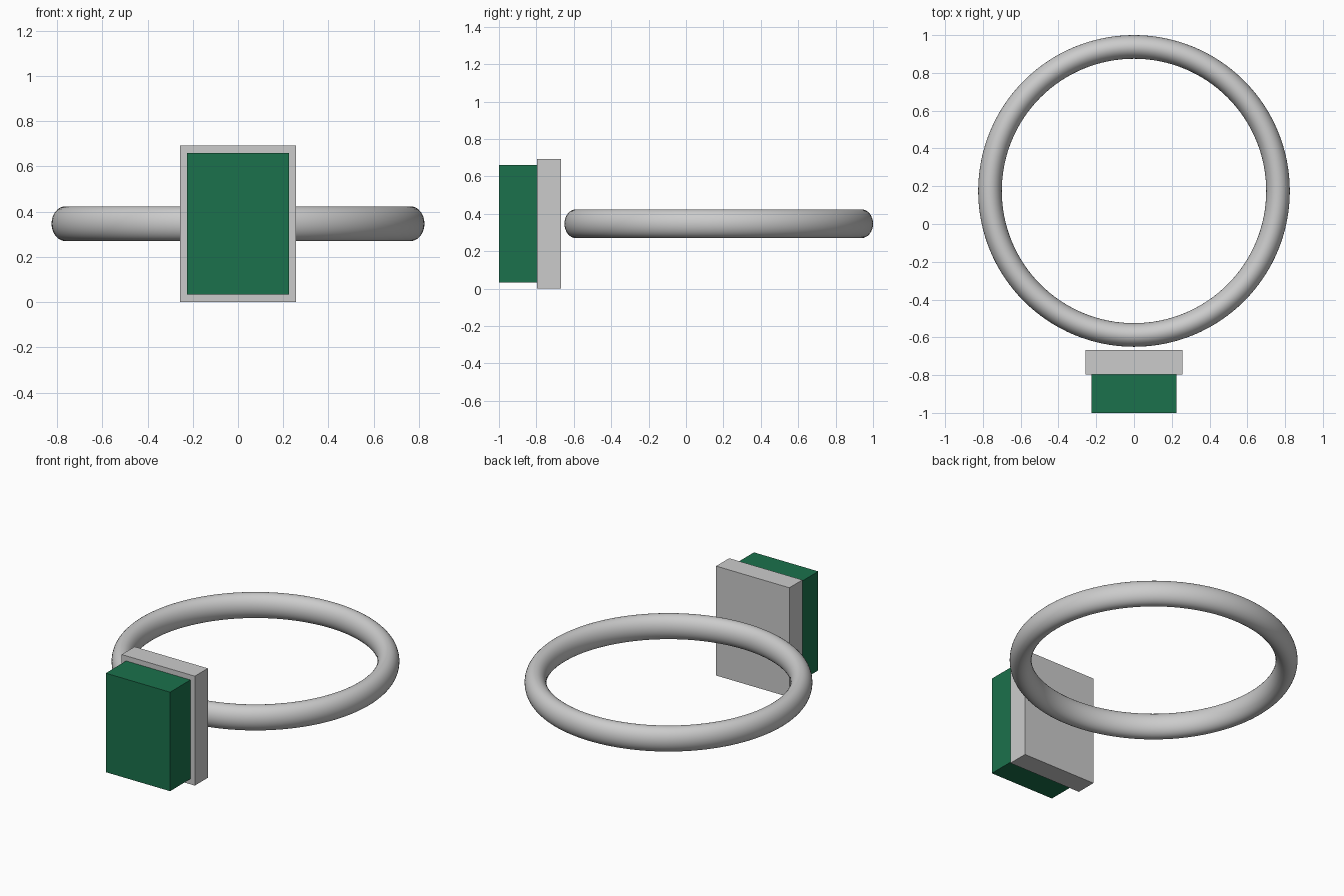
import bpy

if "Cube" in bpy.data.objects:
    bpy.data.objects.remove(bpy.data.objects["Cube"])


def box(name, x, y, z):
    """Axis-aligned box from (min, max) ranges."""
    ranges = (x, y, z)
    bpy.ops.mesh.primitive_cube_add(size=1, location=[(a + b) / 2 for a, b in ranges])
    ob = bpy.context.object
    ob.name = name
    ob.scale = [b - a for a, b in ranges]
    bpy.ops.object.transform_apply(location=False, rotation=False, scale=True)
    return ob


# Band: torus with a slightly taller oval section
bpy.ops.mesh.primitive_torus_add(major_radius=0.7625, minor_radius=0.0625,
                                 major_segments=128, minor_segments=32,
                                 location=(0, 0.175, 0.347))
band = bpy.context.object
band.name = "ring_band"
band.scale.z = 0.077 / 0.0625
bpy.ops.object.transform_apply(location=False, rotation=False, scale=True)
bpy.ops.object.shade_smooth()

# Setting plate in front of the band
box("setting_plate", (-0.256, 0.256), (-0.797, -0.667), (0, 0.692))

# Green stone on the plate
stone = box("stone", (-0.225, 0.225), (-1.0, -0.797), (0.034, 0.66))
green = bpy.data.materials.new("green_stone")
green.diffuse_color = (0.011, 0.165, 0.072, 1)
green.use_nodes = True
green.node_tree.nodes["Principled BSDF"].inputs["Base Color"].default_value = green.diffuse_color
stone.data.materials.append(green)
